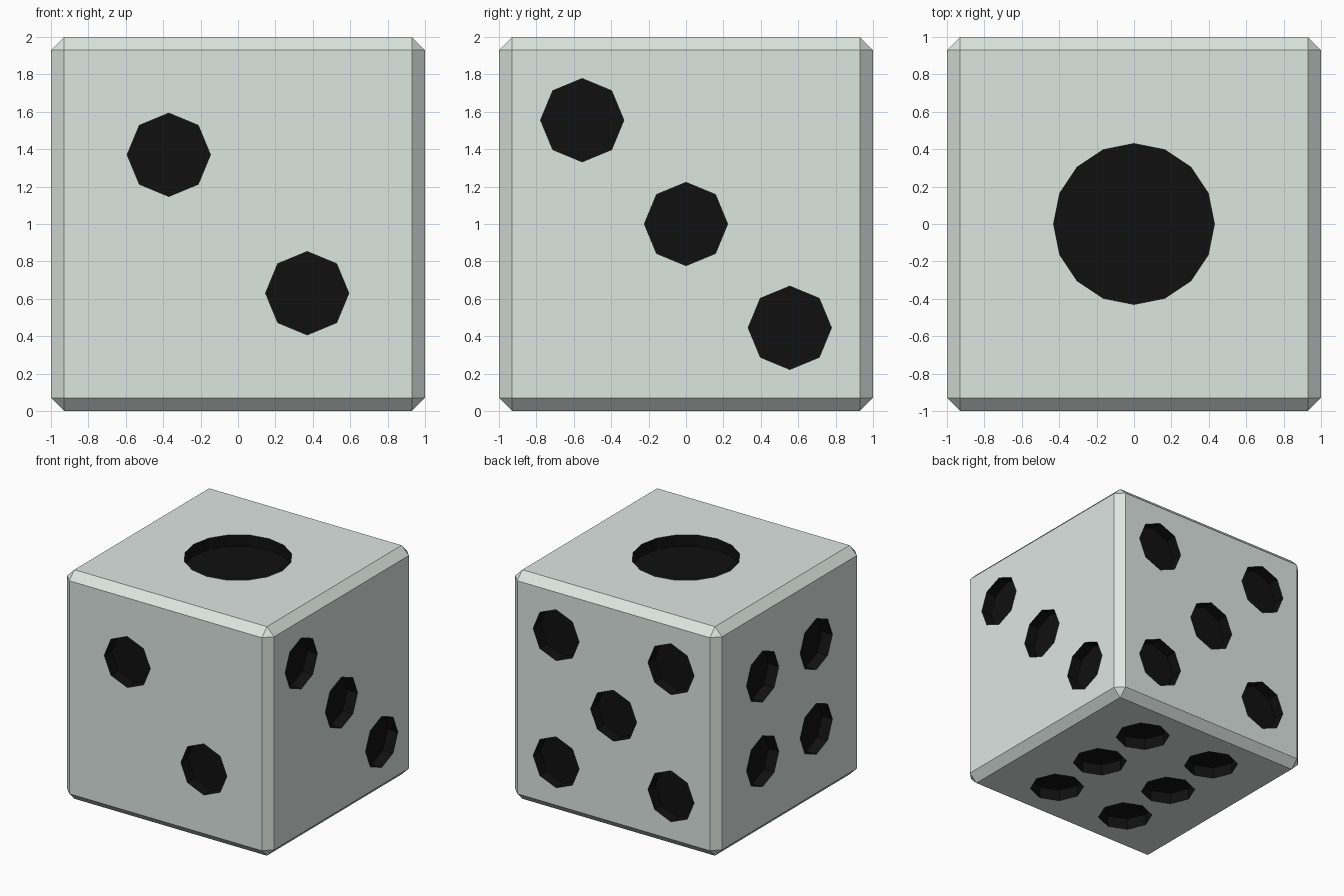
import bpy, bmesh, math
from mathutils import Matrix, Vector

if "Cube" in bpy.data.objects:
    bpy.data.objects.remove(bpy.data.objects["Cube"])

CHAMFER, DEPTH = 0.07, 0.1
R, A, B = 0.223, 0.37, 0.555   # pip radius, inner and outer pip offsets


def material(name, rgb):
    m = bpy.data.materials.new(name)
    m.diffuse_color = (*rgb, 1)
    m.use_nodes = True
    m.node_tree.nodes["Principled BSDF"].inputs["Base Color"].default_value = m.diffuse_color
    return m


mats = [material("pale grey", (0.72, 0.79, 0.755)),
        material("pip black", (0.005, 0.005, 0.005))]


def make_object(name, bm):
    me = bpy.data.meshes.new(name)
    bm.to_mesh(me)
    bm.free()
    for m in mats:
        me.materials.append(m)
    ob = bpy.data.objects.new(name, me)
    bpy.context.collection.objects.link(ob)
    return ob


# body: chamfered cube
bm = bmesh.new()
bmesh.ops.create_cube(bm, size=2, matrix=Matrix.Translation((0, 0, 1)))
bmesh.ops.bevel(bm, geom=bm.edges[:], offset=CHAMFER, segments=1,
                affect='EDGES', profile=0.5)
body = make_object("die_body", bm)

# pips: (face normal, face u axis, face v axis, radius, sides, positions)
X, Y, Z = Vector((1, 0, 0)), Vector((0, 1, 0)), Vector((0, 0, 1))
four = [(u, v) for u in (-A, A) for v in (-A, A)]
five = [(u, v) for u in (-B, B) for v in (-B, B)] + [(0, 0)]
six = [(u, v) for u in (-A, A) for v in (-B, 0, B)]
faces = [
    (Z, X, Y, 0.43, 16, [(0, 0)]),
    (-Y, X, Z, R, 8, [(-A, A), (A, -A)]),
    (X, Y, Z, R, 8, [(-B, B), (0, 0), (B, -B)]),
    (-X, -Y, Z, R, 8, four),
    (Y, -X, Z, R, 8, five),
    (-Z, X, -Y, R, 8, six),
]

bm = bmesh.new()
for n, u, v, r, sides, spots in faces:
    for a, b in spots:
        mid = n + u * a + v * b + Z
        rings = []
        for d in (-DEPTH, DEPTH):
            ring = []
            for i in range(sides):
                t = math.tau * i / sides
                ring.append(bm.verts.new(mid + n * d + (u * math.cos(t) + v * math.sin(t)) * r))
            rings.append(ring)
        low, high = rings
        bm.faces.new(low[::-1])
        bm.faces.new(high)
        for i in range(sides):
            j = (i + 1) % sides
            bm.faces.new((low[i], low[j], high[j], high[i]))
bmesh.ops.recalc_face_normals(bm, faces=bm.faces[:])
for f in bm.faces:
    f.material_index = 1
cutter = make_object("pip_cutter", bm)
cutter.hide_render = True

# sink the pips into the body; cut faces keep the black slot
mod = body.modifiers.new("pips", 'BOOLEAN')
mod.operation = 'DIFFERENCE'
mod.solver = 'EXACT'
mod.object = cutter
bpy.context.view_layer.objects.active = body
body.select_set(True)
bpy.ops.object.modifier_apply(modifier=mod.name)
bpy.data.objects.remove(cutter)
